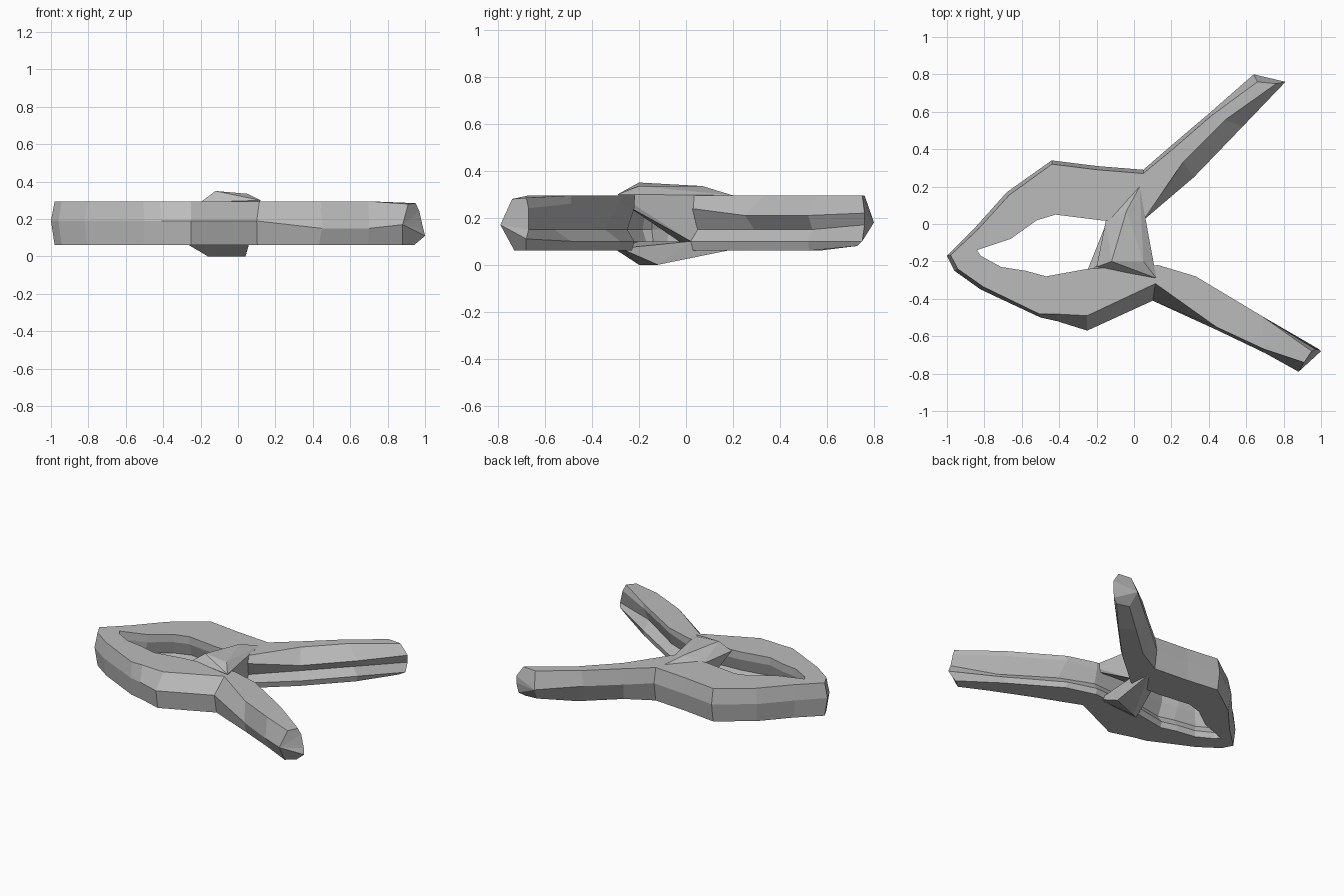
import bpy
import bmesh
from mathutils import Vector

if "Cube" in bpy.data.objects:
    bpy.data.objects.remove(bpy.data.objects["Cube"])

# One plain grey for everything
grey = bpy.data.materials.new("plain grey")
grey.use_nodes = True
colour = (0.5, 0.5, 0.5, 1)
grey.diffuse_color = colour
grey.node_tree.nodes["Principled BSDF"].inputs["Base Color"].default_value = colour

BOTTOM, TOP = 0.06, 0.295


def finish(bm, name):
    bmesh.ops.recalc_face_normals(bm, faces=bm.faces)
    mesh = bpy.data.meshes.new(name)
    bm.to_mesh(mesh)
    bm.free()
    mesh.materials.append(grey)
    part = bpy.data.objects.new(name, mesh)
    bpy.context.collection.objects.link(part)
    return part


def section(outer, inner, slope=0, groove=0.03, lip=0.24, undercut=0.02, middle=0.19):
    """Band cross-section: ridged outer side, grooved inner side."""
    outer, inner = Vector(outer), Vector(inner)
    across = (inner - outer).normalized()
    # The outer chamfer is widest beside the knot on the front side
    chamfer = 0.02
    if outer.y < -0.3:
        chamfer = max(chamfer, 0.13 - 0.25 * abs(outer.x + 0.05))
    layout = [
        (outer + across * undercut, BOTTOM),
        (outer, middle),
        (outer + across * chamfer, TOP),
        (inner - across * slope, TOP),
        (inner, lip),
        (inner - across * groove, 0.15),
        (inner, 0.1),
        (inner - across * 0.01, BOTTOM),
    ]
    return [(p.x, p.y, z) for p, z in layout]


def loft(name, rings):
    bm = bmesh.new()
    loops = [[bm.verts.new(p) for p in ring] for ring in rings]
    for a, b in zip(loops, loops[1:]):
        for i in range(len(a)):
            j = (i + 1) % len(a)
            bm.faces.new((a[i], a[j], b[j], b[i]))
    # Each pointed end closes as a strip between its outer and inner sides
    for ends in (loops[0], loops[-1]):
        b, m, t, it, il, ig, ib, bi = ends
        for face in ((m, t, it, il), (m, il, ig), (m, ig, ib), (m, ib, bi, b)):
            bm.faces.new(face)
    return finish(bm, name)


def hull(name, points):
    bm = bmesh.new()
    for p in points:
        bm.verts.new(p)
    result = bmesh.ops.convex_hull(bm, input=bm.verts)
    inside = [v for v in result["geom_interior"] if isinstance(v, bmesh.types.BMVert)]
    bmesh.ops.delete(bm, geom=inside, context="VERTS")
    return finish(bm, name)


# Band: outer and inner edge from the back arm, round the loop, to the front arm
back_tip = [
    (.66, .74, .09), (.64, .8, .18), (.66, .76, .295), (.76, .75, .295),
    (.81, .76, .22), (.81, .76, .17), (.8, .75, .1), (.76, .73, .08),
]
back_arm = [
    ((.4, .59), (.58, .52)),
    ((.2, .42), (.32, .25)),
]
loop = [
    ((.05, .29), (.05, .02)),
    ((-.2, .31), (-.18, .02)),
    ((-.44, .34), (-.42, .05)),
    ((-.68, .17), (-.52, .02)),
    ((-.85, -.02), (-.66, -.08)),
    ((-1, -.17), (-.84, -.14)),
    ((-.96, -.25), (-.82, -.17)),
    ((-.82, -.35), (-.71, -.23)),
    ((-.5, -.5), (-.58, -.25)),
    ((-.41, -.52), (-.47, -.28)),
    ((-.25, -.57), (-.25, -.24)),
    ((.1, -.41), (.13, -.22)),
]
front_arm = [
    ((.45, -.57), (.33, -.28)),
    ((.7, -.69), (.68, -.49)),
]
front_tip = [
    (.88, -.73, .06), (.88, -.79, .17), (.91, -.74, .28), (.95, -.68, .285),
    (.97, -.67, .24), (.99, -.67, .15), (1, -.68, .11), (.94, -.68, .06),
]
rings = [back_tip]
rings += [section(o, i, slope=.1, groove=.05, lip=.21, undercut=.06) for o, i in back_arm]
rings += [section(o, i) for o, i in loop]
rings += [section(o, i, groove=.07, lip=.26, undercut=.05, middle=.15) for o, i in front_arm]
rings += [front_tip]
loft("looped_band", rings)

# Upper crossing: high at the front strand, dropping down to the back strand
hull("upper_crossing", [
    (-.12, -.2, .35), (-.04, .07, .335), (.05, -.2, .335),
    (.12, -.29, .3), (-.2, -.23, .29), (-.15, .02, .28),
    (.03, .2, .295), (.05, .02, .27),
    (.05, .02, .1), (-.13, -.03, .1), (.1, -.25, .25), (-.17, -.2, .25),
])

# Lower crossing: a shallow keel under both strands
hull("lower_crossing", [
    (-.16, -.2, 0), (.04, -.12, 0), (.05, .02, .1), (.03, .2, .065),
    (-.27, -.3, .065), (.06, -.28, .07), (-.15, 0, .09), (-.18, -.2, .1),
])
